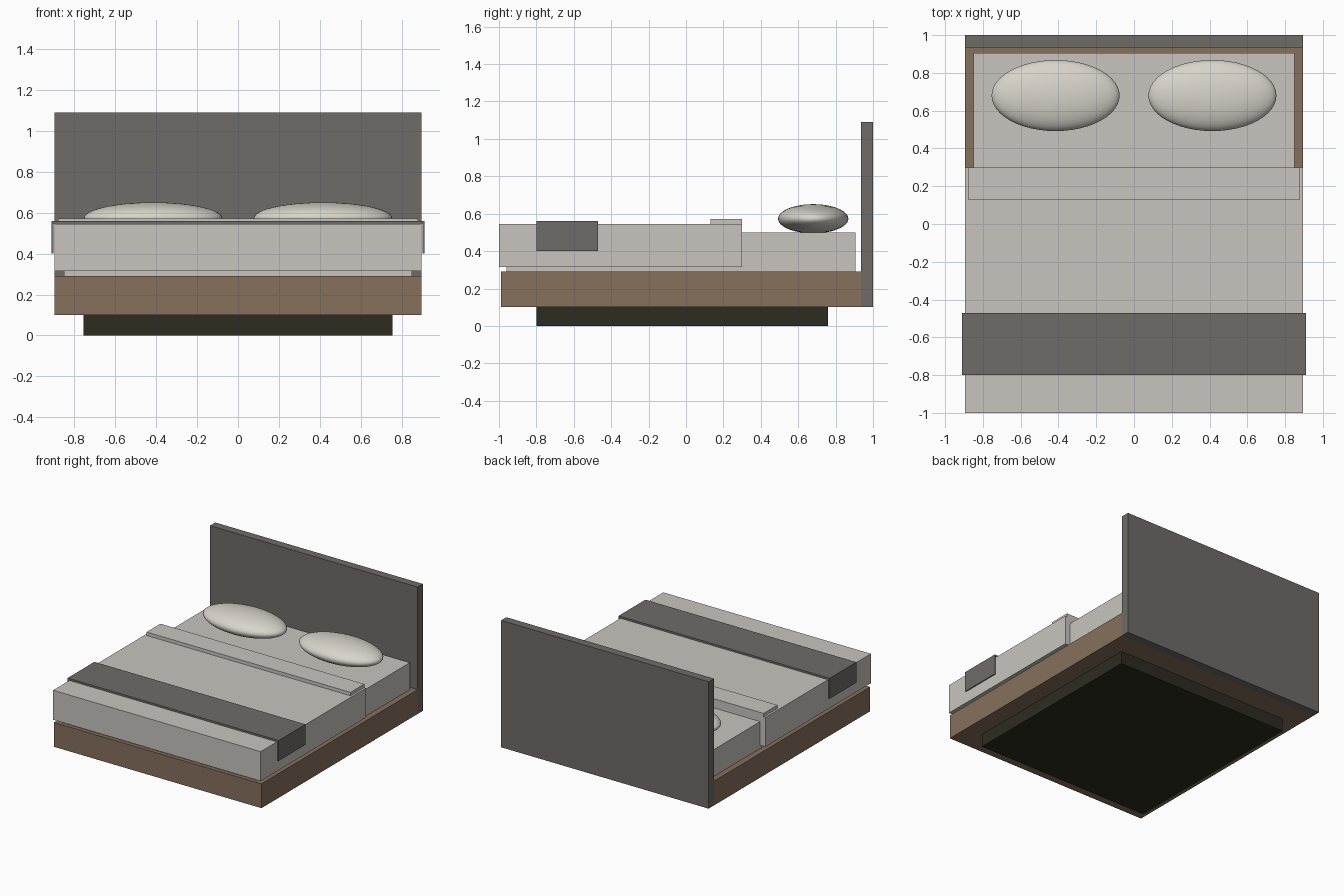
import bpy
import bmesh

cube = bpy.data.objects.get("Cube")
if cube:
    bpy.data.objects.remove(cube, do_unlink=True)


def material(name, hex_colour):
    """Make a flat material from an sRGB hex string."""
    rgb = [int(hex_colour[i:i + 2], 16) / 255 for i in (0, 2, 4)]
    linear = [c / 12.92 if c < 0.04045 else ((c + 0.055) / 1.055) ** 2.4 for c in rgb]
    mat = bpy.data.materials.new(name)
    mat.use_nodes = True
    mat.diffuse_color = (*linear, 1)
    bsdf = next(n for n in mat.node_tree.nodes if n.type == "BSDF_PRINCIPLED")
    bsdf.inputs["Base Color"].default_value = (*linear, 1)
    return mat


wood = material("brown wood", "86705C")
dark = material("dark plinth", "2D2C21")
grey = material("grey fabric", "6E6C68")
linen = material("pale linen", "C8C5BF")
white = material("pillow cotton", "D8D4CB")


def add_object(name, bm, mat):
    bmesh.ops.recalc_face_normals(bm, faces=bm.faces)
    mesh = bpy.data.meshes.new(name)
    bm.to_mesh(mesh)
    bm.free()
    mesh.materials.append(mat)
    obj = bpy.data.objects.new(name, mesh)
    bpy.context.collection.objects.link(obj)
    return obj


def box(name, half_width, y, z, mat):
    """Box centred on x, spanning the y and z ranges."""
    bm = bmesh.new()
    bmesh.ops.create_cube(bm, size=1)
    for v in bm.verts:
        v.co = (v.co.x * 2 * half_width, y[v.co.y > 0], z[v.co.z > 0])
    return add_object(name, bm, mat)


# Base and headboard
box("plinth", 0.755, (-0.8, 0.76), (0, 0.1), dark)
box("bed_frame", 0.896, (-0.99, 0.935), (0.1, 0.29), wood)
box("headboard", 0.896, (0.935, 1), (0.1, 1.09), grey)

# Bedding
box("mattress", 0.85, (-0.96, 0.905), (0.29, 0.5), linen)
box("duvet", 0.896, (-1, 0.3), (0.315, 0.545), linen)
box("duvet_fold", 0.88, (0.13, 0.3), (0.545, 0.572), linen)

# Throw: a U-shaped profile draped over the duvet
outer, inner, hem, under, top = 0.911, 0.903, 0.4, 0.545, 0.56
profile = [(-outer, hem), (-outer, top), (outer, top), (outer, hem),
           (inner, hem), (inner, under), (-inner, under), (-inner, hem)]
bm = bmesh.new()
face = bm.faces.new([bm.verts.new((x, -0.8, z)) for x, z in profile])
side = bmesh.ops.extrude_face_region(bm, geom=[face])
verts = [g for g in side["geom"] if isinstance(g, bmesh.types.BMVert)]
bmesh.ops.translate(bm, verts=verts, vec=(0, 0.33, 0))
add_object("throw_blanket", bm, grey)

# Pillows
for name, sign in (("left_pillow", 1), ("right_pillow", -1)):
    bm = bmesh.new()
    bmesh.ops.create_uvsphere(bm, u_segments=48, v_segments=24, radius=1)
    bmesh.ops.scale(bm, verts=bm.verts, vec=(0.339, 0.188, 0.078))
    for f in bm.faces:
        f.smooth = True
    pillow = add_object(name, bm, white)
    pillow.location = (sign * 0.415, 0.68, 0.573)
